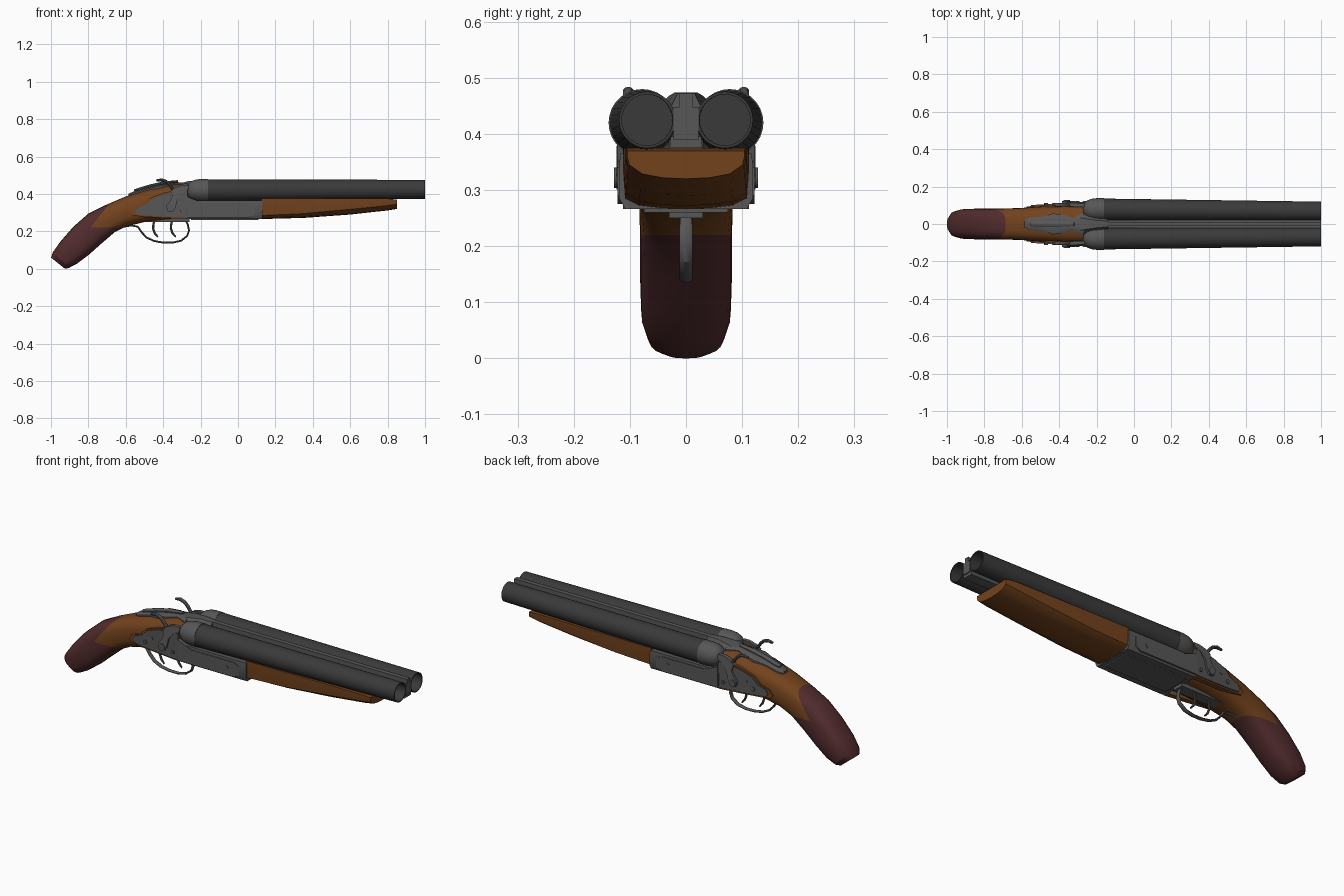
import bpy, bmesh, math
from mathutils import Vector

cube = bpy.data.objects.get("Cube")
if cube:
    bpy.data.objects.remove(cube, do_unlink=True)


def material(name, r, g, b):
    m = bpy.data.materials.new(name)
    m.use_nodes = True
    m.diffuse_color = (r, g, b, 1)
    bsdf = m.node_tree.nodes["Principled BSDF"]
    bsdf.inputs["Base Color"].default_value = (r, g, b, 1)
    bsdf.inputs["Roughness"].default_value = 0.6
    return m


STEEL = material("grey steel", .095, .095, .095)
BARREL = material("dark barrel steel", .042, .042, .043)
WOOD = material("brown wood", .17, .055, .012)
GRIP = material("dark red grip", .085, .025, .027)


def finish(name, bm, *mats, angle=32):
    bmesh.ops.recalc_face_normals(bm, faces=bm.faces)
    me = bpy.data.meshes.new(name)
    bm.to_mesh(me)
    bm.free()
    for m in mats:
        me.materials.append(m)
    ob = bpy.data.objects.new(name, me)
    bpy.context.collection.objects.link(ob)
    bpy.ops.object.select_all(action='DESELECT')
    ob.select_set(True)
    bpy.context.view_layer.objects.active = ob
    bpy.ops.object.shade_smooth_by_angle(angle=math.radians(angle))
    return ob


def loft_mesh(rings):
    """Skin a list of equal-length point rings and cap both ends."""
    bm = bmesh.new()
    rows = [[bm.verts.new(p) for p in ring] for ring in rings]
    n = len(rows[0])
    for a, b in zip(rows, rows[1:]):
        for i in range(n):
            bm.faces.new((a[i], a[(i + 1) % n], b[(i + 1) % n], b[i]))
    bm.faces.new(rows[0])
    bm.faces.new(rows[-1])
    return bm


def loft(name, rings, mat):
    return finish(name, loft_mesh(rings), mat)


def circle(x, y, z, r, n=24):
    return [(x, y + r * math.cos(i * math.tau / n), z + r * math.sin(i * math.tau / n)) for i in range(n)]


def plate(name, outline, inner, outer, mat):
    """Extrude a side outline between two y functions of (x, z)."""
    return loft(name, [[(x, f(x, z), z) for x, z in outline] for f in (inner, outer)], mat)


def sweep(name, path, width, thick, y, mat, n=10):
    """Oval strip following a path of (x, z), tapering gently to its ends."""
    pts = [Vector((x, 0, z)) for x, z in path]
    rings = []
    for i, p in enumerate(pts):
        t = (pts[min(i + 1, len(pts) - 1)] - pts[max(i - 1, 0)]).normalized()
        side = Vector((-t.z, 0, t.x))
        k = .7 if i in (0, len(pts) - 1) else 1
        rings.append([p + Vector((0, y, 0)) + side * (thick * k * math.cos(a)) + Vector((0, width * k * math.sin(a), 0))
                      for a in (j * math.tau / n for j in range(n))])
    return loft(name, rings, mat)


def box(name, x0, x1, y0, y1, z0, z1, mat):
    return loft(name, [[(x, y0, z0), (x, y1, z0), (x, y1, z1), (x, y0, z1)] for x in (x0, x1)], mat)


def disc(name, x, z, r, y0, y1, mat, n=16):
    pts = [(x + r * math.cos(i * math.tau / n), z + r * math.sin(i * math.tau / n)) for i in range(n)]
    return plate(name, pts, lambda *_: y0, lambda *_: y1, mat)


# Curved stock: each station is top x, top z, bottom x, bottom z, half width
stations = [
    (-.27, .455, -.27, .27, .105), (-.36, .45, -.38, .265, .103), (-.47, .428, -.50, .25, .095),
    (-.60, .387, -.60, .226, .086), (-.71, .340, -.66, .195, .083), (-.80, .295, -.73, .135, .082),
    (-.88, .225, -.80, .073, .082), (-.95, .145, -.86, .028, .080), (-.99, .088, -.905, .004, .068),
    (-1.0, .06, -.925, .0, .045)]


def boxy(v):
    return math.copysign(abs(v) ** .7, v)


rings = []
for tx, tz, bx, bz, w in stations:
    top, low = Vector((tx, 0, tz)), Vector((bx, 0, bz))
    mid, half = (top + low) / 2, (top - low) / 2
    rings.append([mid + half * boxy(math.cos(a)) + Vector((0, w * boxy(math.sin(a)), 0))
                  for a in (i * math.tau / 24 for i in range(24))])
bm = loft_mesh(rings)

# Cut the stock so the red grip meets the wood in a pointed line
seam = Vector((-.79, 0, .22))
slope = Vector((-.15, 0, .12)).normalized()
for normal in (Vector((0, 0, 1)), slope):
    bmesh.ops.bisect_plane(bm, geom=bm.verts[:] + bm.edges[:] + bm.faces[:], plane_co=seam, plane_no=normal)
for f in bm.faces:
    c = f.calc_center_median()
    if c.x < -.55 and (c.z < seam.z or (c - seam).dot(slope) > 0):
        f.material_index = 1
finish("stock", bm, WOOD, GRIP)

# Fore-end: wide U section tapering to the front
rings = []
for x, w, top, shoulder, low in ((.125, .112, .375, .285, .266), (.35, .111, .375, .295, .272),
                                 (.6, .109, .375, .318, .290), (.8, .107, .375, .338, .312),
                                 (.85, .104, .370, .345, .320)):
    half = [(w, top), (w, (top + shoulder) / 2), (w * .97, shoulder), (w * .75, shoulder * .35 + low * .65),
            (w * .4, low + .002)]
    rings.append([(x, y, z) for y, z in half] + [(x, 0, low)] + [(x, -y, z) for y, z in reversed(half)])
loft("fore_end", rings, WOOD)

# Receiver with chamfered lower edges
section = [(.117, .365), (.119, .345), (.119, .285), (.108, .266)]
section += [(-y, z) for y, z in reversed(section)]
loft("receiver", [[(x, y, z) for y, z in section] for x in (-.275, .13)], STEEL)
box("receiver_floor_plate", -.25, .11, -.075, .075, .26, .27, STEEL)

# Centre breech block and ribs between the barrels
loft("breech_block", [[(x, w, .34), (x, w, z - .03), (x, w * .5, z), (x, -w * .5, z), (x, -w, z - .03), (x, -w, .34)]
                      for x, w, z in ((-.31, .075, .455), (-.27, .06, .468), (-.2, .04, .474), (-.14, .03, .472))], STEEL)
box("middle_rib", -.2, 1, -.022, .022, .39, .448, STEEL)
box("top_rib", -.2, 1, -.012, .012, .44, .472, STEEL)
box("lower_rib", -.2, .995, -.028, .028, .375, .395, STEEL)

# Top tang and its lever, following the stock
loft("top_tang", [[(x, w, z - .03), (x, w, z - .007), (x, w * .7, z), (x, -w * .7, z), (x, -w, z - .007), (x, -w, z - .03)]
                  for x, w, z in ((-.585, .018, .402), (-.56, .034, .412), (-.50, .038, .430), (-.43, .056, .448),
                                  (-.37, .048, .457), (-.33, .032, .461), (-.27, .06, .462))], STEEL)
sweep("top_lever", [(-.555, .418), (-.53, .424), (-.47, .442), (-.40, .458), (-.32, .468)], .016, .009, 0, STEEL)

lock = [(-.55, .305), (-.535, .328), (-.49, .345), (-.46, .375), (-.40, .398), (-.33, .412), (-.27, .412),
        (-.27, .275), (-.40, .280), (-.50, .286), (-.54, .292)]
border = [(-.40 + (x + .40) * (1.16 if x < -.4 else 1), .34 + (z - .34) * 1.13) for x, z in lock]
hammer = [(-.385, .335), (-.375, .306), (-.35, .304), (-.335, .325), (-.322, .375), (-.30, .405), (-.265, .425),
          (-.265, .447), (-.30, .447), (-.335, .435), (-.36, .415), (-.352, .385), (-.365, .360)]

for name, s in (("left", 1), ("right", -1)):
    # Barrel tapering to an open muzzle
    loft(name + "_barrel", [circle(x, s * y, z, r, 28) for x, y, z, r in (
        (-.2, .078, .42, .0585), (-.1, .077, .42, .0580), (1, .069, .425, .0505), (1, .069, .425, .0455),
        (.85, .070, .425, .0455))], BARREL)
    # Rounded breech end
    loft(name + "_breech_dome", [circle(x, s * .078, .42, r, 28) for x, r in (
        (-.272, .018), (-.264, .036), (-.248, .049), (-.225, .057), (-.2, .060), (-.16, .060))], STEEL)

    # Side lock, narrowing towards the rear
    def face(d):
        return lambda x, z: s * (.117 + (x + .27) * .06 + d)

    plate(name + "_lock_border", border, face(-.03), face(-.005), WOOD)
    plate(name + "_lock_plate", lock, face(-.03), face(.001), STEEL)
    plate(name + "_receiver_panel", [(-.27, .275), (.06, .275), (.09, .29), (.09, .34), (.06, .352), (-.19, .352),
                                     (-.22, .365), (-.27, .385)],
          lambda *_: s * .1, lambda *_: s * .122, STEEL)

    # Hammer leaning in as it rises, with a curled spur
    def lean(d):
        return lambda x, z: s * (.116 + d - max(0, z - .38) * .2)

    plate(name + "_hammer", hammer, lean(-.012), lean(.008), STEEL)
    sweep(name + "_hammer_spur", [(-.335, .412), (-.352, .43), (-.368, .452), (-.385, .468), (-.41, .476), (-.437, .472)],
          .010, .008, s * .103, STEEL)
    disc(name + "_hammer_pin", -.36, .322, .018, s * .10, s * .128, STEEL)
    for i, (x, z, r) in enumerate(((-.47, .315, .010), (-.43, .345, .007), (-.30, .31, .009), (.02, .315, .010))):
        disc(f"{name}_screw_{i + 1}", x, z, r, s * .09, s * (.124 if x > -.32 else .112), STEEL, 12)

# Trigger guard and twin triggers
sweep("trigger_guard", [(-.62, .222), (-.57, .232), (-.535, .225), (-.515, .195), (-.49, .168), (-.45, .149), (-.40, .140),
                        (-.35, .140), (-.305, .150), (-.272, .175), (-.262, .205), (-.268, .235), (-.285, .268)],
      .012, .005, 0, STEEL)
for name, x, y in (("rear_trigger", -.44, -.006), ("front_trigger", -.345, .006)):
    sweep(name, [(x + dx, z) for dx, z in ((0, .275), (-.012, .24), (-.014, .215), (-.005, .19), (.012, .170))],
          .006, .006, y, STEEL, 8)
box("trigger_plate", -.52, -.26, -.03, .03, .250, .274, STEEL)
